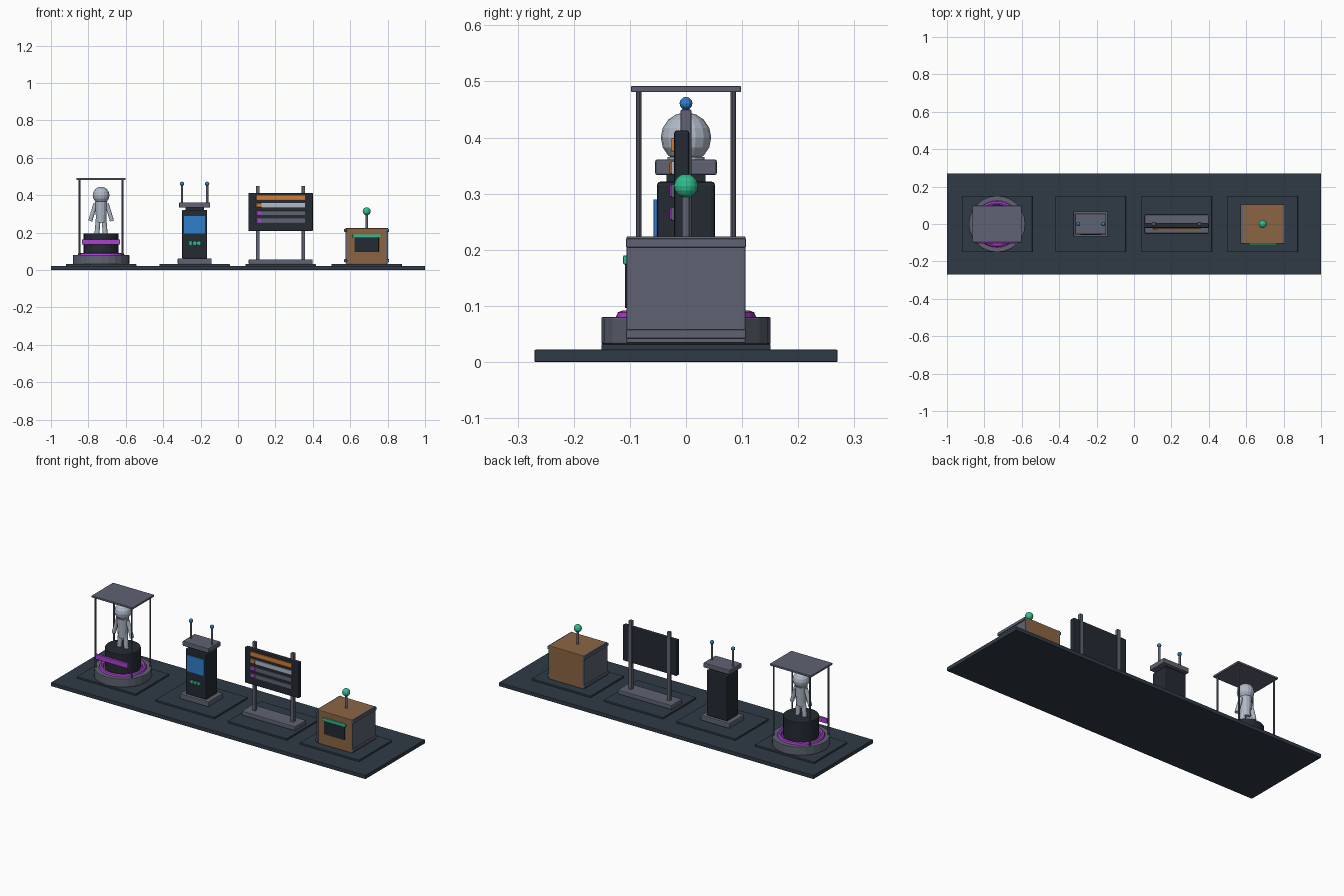
import bpy
from mathutils import Vector

cube = bpy.data.objects.get("Cube")
if cube:
    bpy.data.objects.remove(cube, do_unlink=True)


def material(name, rgb):
    m = bpy.data.materials.new(name)
    m.use_nodes = True
    m.diffuse_color = (*rgb, 1)
    node = next(n for n in m.node_tree.nodes if n.type == 'BSDF_PRINCIPLED')
    node.inputs["Base Color"].default_value = (*rgb, 1)
    return m


SLATE = material("slate", (0.029, 0.042, 0.06))
CHARCOAL = material("charcoal", (0.018, 0.024, 0.033))
GREY = material("steel grey", (0.115, 0.125, 0.17))
LIGHT = material("pale grey", (0.44, 0.49, 0.58))
PURPLE = material("purple", (0.42, 0.05, 0.65))
BLUE = material("blue", (0.03, 0.21, 0.6))
GREEN = material("green", (0.03, 0.5, 0.27))
ORANGE = material("orange", (0.68, 0.2, 0.03))
BROWN = material("brown", (0.26, 0.13, 0.055))


def finish(name, mat, bevel=0.0):
    ob = bpy.context.object
    ob.name = name
    ob.data.materials.append(mat)
    if bevel:
        mod = ob.modifiers.new("edge", 'BEVEL')
        mod.width = bevel
        mod.segments = 2
    return ob


def box(name, mat, x, y, z, bevel=0.0):
    """Box from (low, high) ranges on each axis."""
    spans = (x, y, z)
    bpy.ops.mesh.primitive_cube_add(size=1, location=[(a + b) / 2 for a, b in spans])
    bpy.context.object.dimensions = [b - a for a, b in spans]
    bpy.ops.object.transform_apply(location=False, rotation=False, scale=True)
    return finish(name, mat, bevel)


def rod(name, mat, start, end, r1, r2=None, sides=12, bevel=0.0):
    """Straight or tapered round bar between two points."""
    a, b = Vector(start), Vector(end)
    bpy.ops.mesh.primitive_cone_add(
        vertices=sides, radius1=r1, radius2=r1 if r2 is None else r2,
        depth=(b - a).length, location=(a + b) / 2,
        rotation=(b - a).to_track_quat('Z', 'Y').to_euler())
    return finish(name, mat, bevel)


def ball(name, mat, centre, r, sides=16):
    bpy.ops.mesh.primitive_uv_sphere_add(segments=sides, ring_count=sides // 2,
                                         radius=r, location=centre)
    return finish(name, mat)


def around(c, half):
    return (c - half, c + half)


SIDES = ((-1, "right"), (1, "left"))
FLOOR = 0.032

# Shared floor and one pad per station
box("floor_slab", SLATE, (-1, 1), (-0.27, 0.27), (0, 0.022), 0.002)
DISPLAY, KIOSK, BOARD, CRATE = -0.732, -0.232, 0.228, 0.688
for i, cx in enumerate((DISPLAY, KIOSK, BOARD, CRATE)):
    box(f"station_pad_{i + 1}", SLATE, around(cx, 0.188), around(0, 0.151), (0.02, FLOOR), 0.002)

# Display pedestal with ring, drum and nameplate
c = DISPLAY
rod("pedestal_base", GREY, (c, 0, FLOOR), (c, 0, 0.08), 0.151, sides=24, bevel=0.003)
bpy.ops.mesh.primitive_torus_add(location=(c, 0, 0.08), major_radius=0.113, minor_radius=0.012,
                                 major_segments=32, minor_segments=8)
finish("pedestal_ring", PURPLE)
rod("pedestal_drum", CHARCOAL, (c, 0, 0.08), (c, 0, 0.195), 0.094, sides=24, bevel=0.003)
box("pedestal_plate", PURPLE, around(c, 0.102), (-0.104, -0.09), (0.136, 0.164), 0.002)

# Display frame
for sx, nx in SIDES:
    for sy, ny in ((-1, "front"), (1, "back")):
        x, y = c + sx * 0.115, sy * 0.084
        rod(f"frame_post_{ny}_{nx}", GREY, (x, y, 0.07), (x, y, 0.483), 0.005, sides=10)
box("frame_roof", GREY, around(c, 0.131), around(0, 0.098), (0.481, 0.492), 0.002)

# Figure on the pedestal
ball("figure_head", LIGHT, (c, 0, 0.4), 0.045)
rod("figure_torso", LIGHT, (c, 0, 0.255), (c, 0, 0.365), 0.026, 0.033)
for s, n in SIDES:
    rod(f"figure_leg_{n}", LIGHT, (c + s * 0.022, 0, 0.193), (c + s * 0.015, 0, 0.28), 0.013)
    rod(f"figure_arm_{n}", LIGHT, (c + s * 0.058, 0, 0.262), (c + s * 0.03, 0, 0.355), 0.011)

# Kiosk
c = KIOSK
box("kiosk_base", GREY, around(c, 0.091), around(0, 0.067), (FLOOR, 0.062), 0.004)
box("kiosk_body", CHARCOAL, around(c, 0.067), around(0, 0.052), (0.06, 0.322), 0.007)
box("kiosk_neck", CHARCOAL, around(c, 0.05), around(0, 0.035), (0.315, 0.335))
box("kiosk_cap", GREY, around(c, 0.083), around(0, 0.055), (0.333, 0.361), 0.004)
box("kiosk_screen", BLUE, around(c, 0.056), (-0.058, -0.05), (0.194, 0.29), 0.002)
for i in (-1, 0, 1):
    box(f"kiosk_button_{i + 2}", GREEN, around(c + i * 0.022, 0.01), (-0.059, -0.05),
        (0.134, 0.152), 0.003)
for s, n in SIDES:
    x = c + s * 0.067
    rod(f"kiosk_antenna_{n}", GREY, (x, 0, 0.355), (x, 0, 0.455), 0.006)
    ball(f"kiosk_antenna_tip_{n}", BLUE, (x, 0, 0.461), 0.0115, 12)

# Notice board on two posts
c = BOARD
box("board_foot", GREY, around(c, 0.171), around(0, 0.05), (FLOOR, 0.057), 0.004)
for s, n in SIDES:
    box(f"board_post_{n}", GREY, around(c + s * 0.122, 0.0095), around(0, 0.0095),
        (0.05, 0.45), 0.002)
box("board_panel", CHARCOAL, around(c, 0.172), (-0.021, 0.006), (0.208, 0.413), 0.005)
rows = ((ORANGE, None), (LIGHT, ORANGE), (GREY, PURPLE), (GREY, PURPLE))
for i, (strip, marker) in enumerate(rows):
    z = 0.387 - i * 0.041
    box(f"board_strip_{i + 1}", strip, around(c, 0.131), (-0.026, -0.02), around(z, 0.012), 0.002)
    if marker:
        box(f"board_marker_{i + 1}", marker, around(c - 0.115, 0.013), (-0.029, -0.022),
            around(z, 0.011), 0.002)

# Crate with side panels and rails
c = CRATE
box("crate_body", BROWN, around(c, 0.108), around(0, 0.104), (FLOOR, 0.224), 0.003)
for s, n in SIDES:
    box(f"crate_side_{n}", GREY, around(c + s * 0.109, 0.005), around(0, 0.106), (0.034, 0.224), 0.002)
    for z, level in ((0.05, "bottom"), (0.212, "top")):
        box(f"crate_rail_{level}_{n}", GREY, around(c + s * 0.113, 0.007), around(0, 0.107),
            around(z, 0.008), 0.002)
box("crate_window", CHARCOAL, around(c, 0.065), (-0.109, -0.1), (0.096, 0.175), 0.002)
box("crate_light_bar", GREEN, around(c, 0.075), (-0.112, -0.1), (0.174, 0.19), 0.002)
rod("crate_beacon_stem", GREY, (c, 0, 0.22), (c, 0, 0.3), 0.007)
ball("crate_beacon", GREEN, (c, 0, 0.314), 0.0215)
